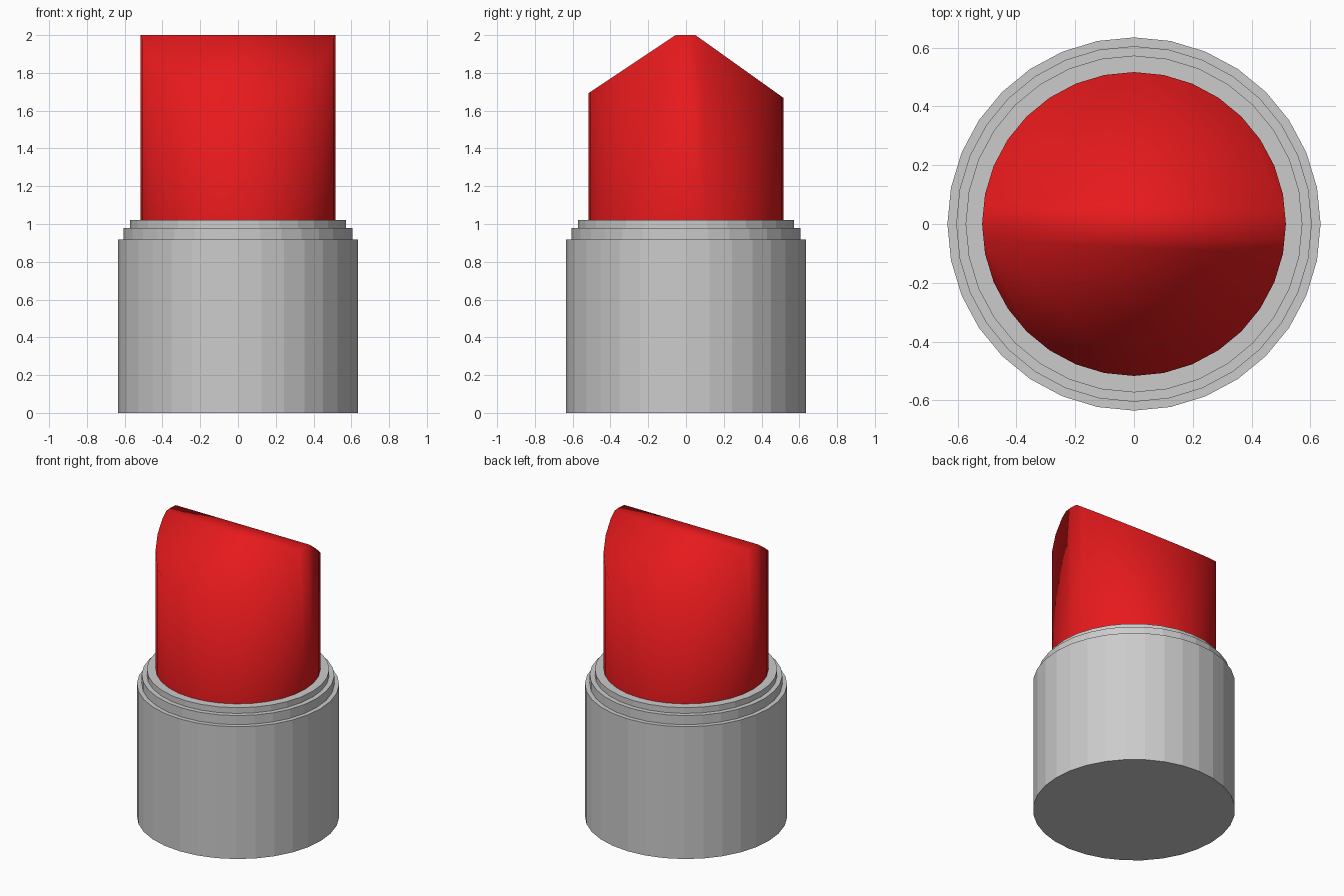
import bpy, bmesh, math
from mathutils import Vector

if "Cube" in bpy.data.objects:
    bpy.data.objects.remove(bpy.data.objects["Cube"])

SIDES = 32


def lathe(bm, profile):
    """Stack rings of (radius, z) and close both ends."""
    rings = [[bm.verts.new((r * math.cos(2 * math.pi * i / SIDES),
                            r * math.sin(2 * math.pi * i / SIDES), z))
              for i in range(SIDES)] for r, z in profile]
    for low, high in zip(rings, rings[1:]):
        for i in range(SIDES):
            j = (i + 1) % SIDES
            bm.faces.new((low[i], low[j], high[j], high[i]))
    bm.faces.new(rings[0][::-1])
    bm.faces.new(rings[-1])


def finish(bm, name):
    bmesh.ops.recalc_face_normals(bm, faces=bm.faces[:])
    mesh = bpy.data.meshes.new(name)
    bm.to_mesh(mesh)
    bm.free()
    obj = bpy.data.objects.new(name, mesh)
    bpy.context.collection.objects.link(obj)
    return obj


# Stepped holder, flat shaded
bm = bmesh.new()
lathe(bm, [(0.635, 0), (0.635, 0.917), (0.605, 0.917), (0.605, 0.98),
           (0.573, 0.98), (0.573, 1.02)])
finish(bm, "holder")

# Colour stick: cylinder with two sloping cuts leaving a narrow ridge along x
bm = bmesh.new()
lathe(bm, [(0.517, 0.98), (0.517, 2.0)])
for (y0, y1, z1) in ((-0.055, -0.517, 1.692), (0.05, 0.517, 1.667)):
    side = 1 if y1 > 0 else -1
    normal = Vector((0, (2.0 - z1) * side, abs(y1 - y0)))
    cut = bmesh.ops.bisect_plane(
        bm, geom=bm.verts[:] + bm.edges[:] + bm.faces[:], dist=1e-5,
        plane_co=(0, y0, 2.0), plane_no=normal, clear_outer=True)
    edges = [e for e in cut["geom_cut"] if isinstance(e, bmesh.types.BMEdge)]
    bmesh.ops.holes_fill(bm, edges=[e for e in bm.edges if e.is_boundary], sides=0)
for e in bm.edges:
    # keep the hidden bottom rim sharp so it does not bend the side shading
    if all(v.co.z < 0.99 for v in e.verts):
        e.smooth = False
for f in bm.faces:
    f.smooth = True
stick = finish(bm, "colour_stick")

red = bpy.data.materials.new("red")
red.diffuse_color = (0.8, 0.01, 0.012, 1)
red.use_nodes = True
red.node_tree.nodes["Principled BSDF"].inputs["Base Color"].default_value = red.diffuse_color
stick.data.materials.append(red)
